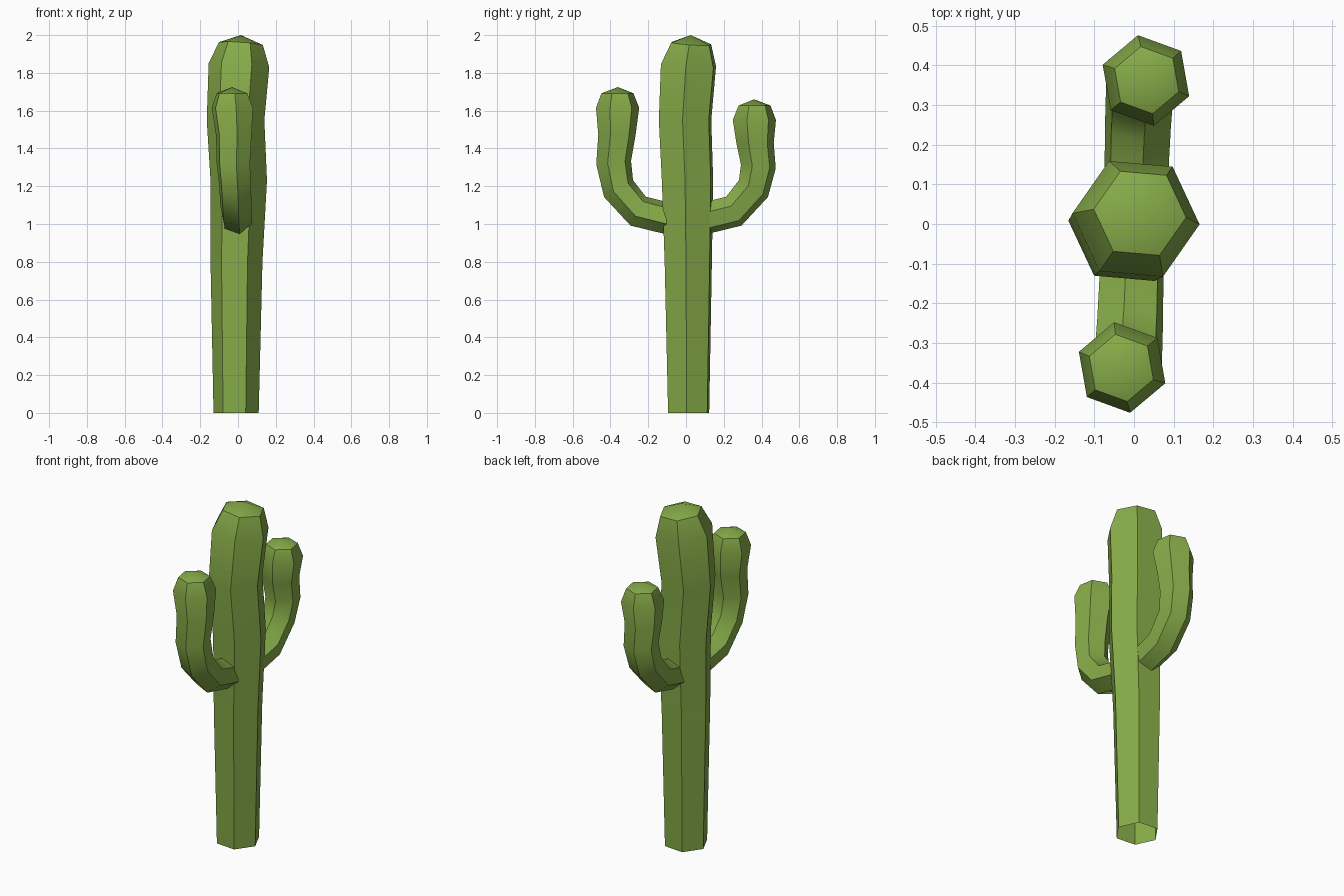
import bpy
import bmesh
from math import cos, sin, radians, atan2
from mathutils import Vector

cube = bpy.data.objects.get("Cube")
if cube:
    bpy.data.objects.remove(cube, do_unlink=True)

green = bpy.data.materials.new("cactus green")
green.use_nodes = True
colour = (0.24, 0.41, 0.066, 1)
green.diffuse_color = colour
green.node_tree.nodes["Principled BSDF"].inputs["Base Color"].default_value = colour


def hex_tube(name, rings, tip, twist):
    """Six-sided open tube; each ring is (centre, radius, side axis, depth axis)."""
    bm = bmesh.new()
    loops = []
    for centre, radius, side, depth in rings:
        angles = [radians(twist + 60 * k) for k in range(6)]
        loops.append([bm.verts.new(Vector(centre) + radius * (cos(a) * side + sin(a) * depth))
                      for a in angles])
    for low, high in zip(loops, loops[1:]):
        for k in range(6):
            n = (k + 1) % 6
            bm.faces.new((low[k], low[n], high[n], high[k]))
    # Shallow pointed cap
    apex = bm.verts.new(tip)
    for k in range(6):
        bm.faces.new((loops[-1][k], loops[-1][(k + 1) % 6], apex))
    bmesh.ops.recalc_face_normals(bm, faces=bm.faces)
    mesh = bpy.data.meshes.new(name)
    bm.to_mesh(mesh)
    bm.free()
    mesh.materials.append(green)
    obj = bpy.data.objects.new(name, mesh)
    bpy.context.collection.objects.link(obj)
    bpy.ops.object.select_all(action="DESELECT")
    obj.select_set(True)
    bpy.context.view_layer.objects.active = obj
    bpy.ops.object.shade_smooth_by_angle(angle=radians(40))
    return obj


# Trunk: slightly wavering column, (x, y, z, radius), upper rings tilted
trunk = [(-0.01, 0.014, 0, 0.12), (-0.008, 0.012, 0.8, 0.138), (0.004, 0.008, 1.23, 0.15),
         (-0.013, -0.005, 1.55, 0.153), (0.005, 0.013, 1.84, 0.161), (0.015, 0.027, 1.955, 0.117)]
rings = []
for x, y, z, r in trunk:
    tilt = 0.07 if z > 1.6 else 0
    rings.append(((x, y, z), r, Vector((1, 0, -tilt)), Vector((0, 1, -tilt))))
hex_tube("trunk", rings, (0.015, 0.025, 2.0), -5)


def arm(name, sign, drop):
    """Arm bending out and up; sign -1 is the front, +1 the back (half turn)."""
    # (x, reach, height, radius, heading in degrees above horizontal)
    path = [(0.005, 0.10, 1.03, 0.085, 8), (0.01, 0.253, 1.068, 0.088, 28),
            (0.015, 0.357, 1.187, 0.09, 60), (0.025, 0.383, 1.325, 0.094, 84),
            (0.022, 0.366, 1.47, 0.1, 92), (0.03, 0.362, 1.615, 0.116, 90),
            (0.032, 0.363, 1.692, 0.086, 90)]
    rings = []
    for x, reach, z, r, heading in path:
        h = radians(heading)
        z -= drop * max(0, min(1, (z - 1.187) / 0.428))
        depth = Vector((0, sign * sin(h), -cos(h)))
        rings.append(((sign * x, sign * reach, z), r, Vector((1, 0, 0)), depth if sign > 0
                      else Vector((0, -depth.y, -depth.z)) ))
    hex_tube(name, rings, (sign * 0.032, sign * 0.36, 1.725 - drop), -20)


arm("front_arm", -1, 0.0)
arm("back_arm", 1, 0.065)
